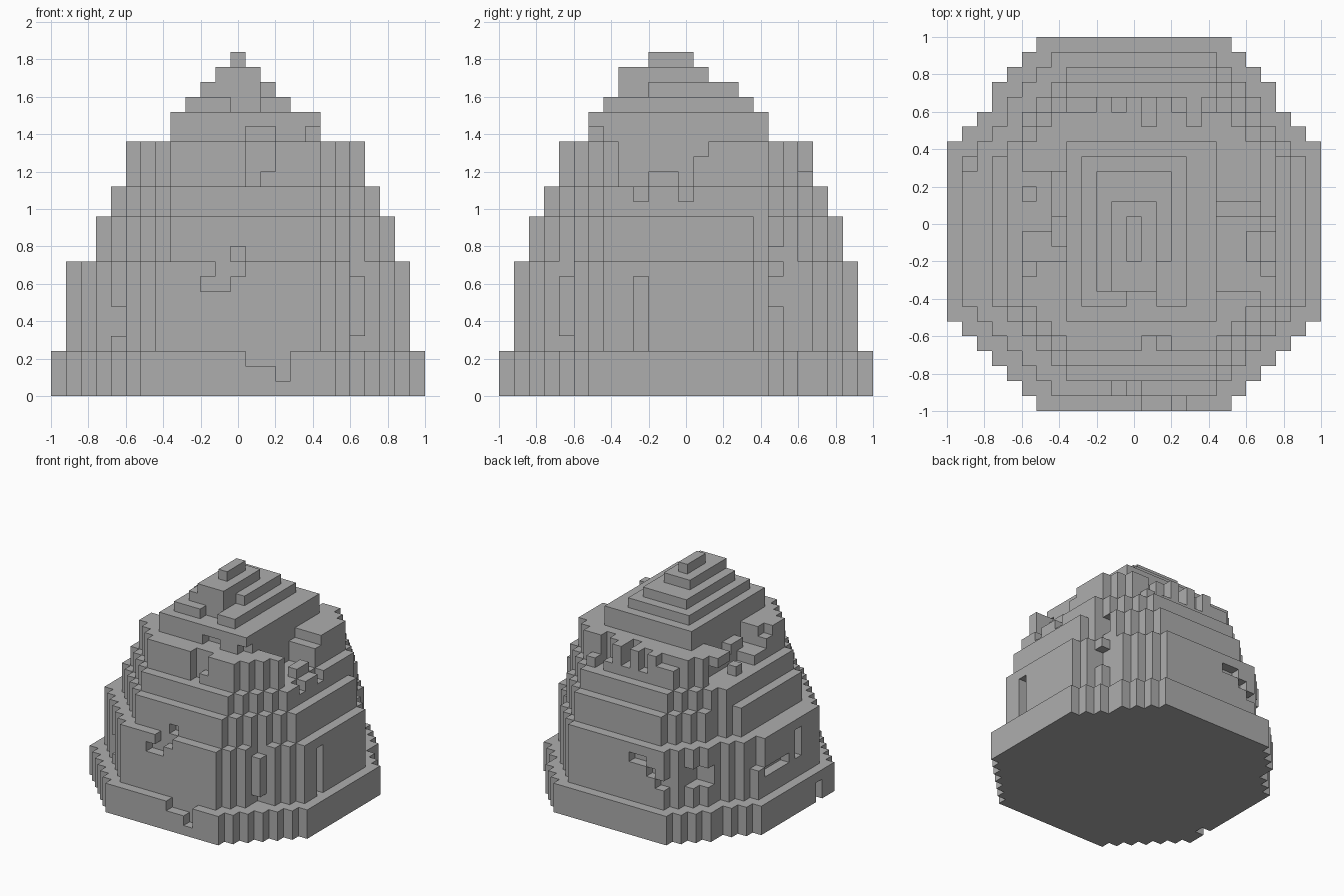
import bpy
import bmesh

cube = bpy.data.objects.get("Cube")
if cube:
    bpy.data.objects.remove(cube, do_unlink=True)

UNIT = 0.08      # one block
HALF = 12.5      # half the grid, in blocks
blocks = set()


def cells(x0, x1, y0, y1, z0, z1):
    return {(x, y, z) for x in range(x0, x1) for y in range(y0, y1) for z in range(z0, z1)}


def tier(x0, x1, y0, y1, z0, z1, corner):
    """Add a slab with stepped corners."""
    for x, y, z in cells(x0, x1, y0, y1, z0, z1):
        dx = min(x - x0, x1 - 1 - x)
        dy = min(y - y0, y1 - 1 - y)
        skew = 1 if corner > 4 and y > HALF and dy > 3 else 0
        if dx + dy - skew >= corner:
            blocks.add((x, y, z))


def carve(*box):
    blocks.difference_update(cells(*box))


def fill(*box):
    blocks.update(cells(*box))


# Stacked tiers from the base to the peak
tier(0, 25, 0, 25, 0, 3, 6)
tier(1, 24, 1, 24, 3, 9, 6)
tier(3, 23, 2, 23, 9, 12, 5)
tier(4, 22, 3, 22, 12, 14, 4)
tier(5, 21, 4, 21, 14, 17, 3)
tier(8, 18, 6, 18, 17, 19, 0)
tier(9, 16, 7, 17, 19, 20, 0)
tier(10, 15, 8, 16, 20, 21, 0)
tier(11, 14, 8, 14, 21, 22, 0)
tier(12, 13, 10, 13, 22, 23, 0)

# Front chips: base, middle crack, upper crack and summit
carve(13, 16, 0, 1, 2, 3)
carve(15, 16, 0, 1, 1, 2)
carve(10, 12, 1, 2, 7, 8)
carve(11, 13, 1, 2, 8, 9)
carve(12, 13, 2, 3, 9, 10)
carve(13, 15, 4, 5, 15, 17)
carve(13, 14, 4, 5, 14, 15)
carve(13, 15, 6, 7, 17, 18)
carve(17, 18, 6, 7, 17, 18)
carve(12, 14, 7, 8, 19, 20)
carve(14, 15, 8, 10, 20, 21)

# Front corner chips
carve(4, 5, 4, 5, 4, 6)
carve(5, 6, 2, 3, 5, 7)
carve(20, 21, 3, 5, 3, 4)
carve(20, 21, 3, 5, 8, 9)

# Gap, slot and chips on the +x side
carve(18, 21, 8, 13, 14, 17)
carve(18, 21, 13, 14, 16, 17)
fill(20, 21, 10, 12, 14, 15)
carve(21, 22, 9, 10, 13, 14)
carve(21, 22, 12, 13, 13, 14)
carve(23, 24, 9, 10, 3, 8)
carve(20, 22, 18, 19, 10, 12)
carve(21, 24, 18, 19, 6, 8)
carve(19, 21, 19, 20, 15, 17)

# Worn rim and diagonal crack at the back
carve(11, 12, 20, 21, 15, 17)
carve(13, 14, 19, 21, 15, 17)
carve(15, 18, 20, 21, 15, 17)
carve(16, 17, 19, 21, 14, 17)
carve(7, 10, 20, 21, 16, 17)
carve(9, 11, 23, 24, 7, 8)
carve(8, 9, 23, 24, 6, 7)
carve(7, 8, 23, 24, 5, 6)

# Worn -x side: upper gap with a stepped floor, ledge, slot and base notch
carve(5, 8, 10, 16, 15, 17)
carve(5, 7, 12, 18, 14, 16)
carve(5, 6, 9, 11, 16, 17)
fill(7, 8, 11, 13, 15, 16)
fill(5, 6, 14, 15, 14, 15)
carve(1, 2, 16, 19, 6, 9)
carve(1, 2, 12, 16, 5, 6)
carve(1, 2, 10, 11, 5, 8)
carve(2, 3, 18, 20, 6, 7)
carve(4, 6, 20, 23, 5, 7)
carve(0, 1, 8, 9, 0, 2)

# Skin of the block pile: one quad per exposed side
bm = bmesh.new()
corners = {}


def vert(p):
    if p not in corners:
        corners[p] = bm.verts.new(((p[0] - HALF) * UNIT, (p[1] - HALF) * UNIT, p[2] * UNIT))
    return corners[p]


for cell in sorted(blocks):
    for axis in range(3):
        u, v = (axis + 1) % 3, (axis + 2) % 3
        for side in (0, 1):
            near = list(cell)
            near[axis] += 2 * side - 1
            if tuple(near) in blocks:
                continue
            ring = []
            for a, b in ((0, 0), (1, 0), (1, 1), (0, 1)):
                p = list(cell)
                p[axis] += side
                p[u] += a
                p[v] += b
                ring.append(vert(tuple(p)))
            bm.faces.new(ring if side else ring[::-1])

# Merge flat areas into large faces
bmesh.ops.dissolve_limit(bm, angle_limit=0.01, verts=bm.verts[:], edges=bm.edges[:])
mesh = bpy.data.meshes.new("stepped_rock")
bm.to_mesh(mesh)
bm.free()
rock = bpy.data.objects.new("stepped_rock", mesh)
bpy.context.collection.objects.link(rock)

stone = bpy.data.materials.new("stone_grey")
stone.use_nodes = True
color = (0.42, 0.42, 0.42, 1)
stone.diffuse_color = color
stone.node_tree.nodes["Principled BSDF"].inputs["Base Color"].default_value = color
mesh.materials.append(stone)
